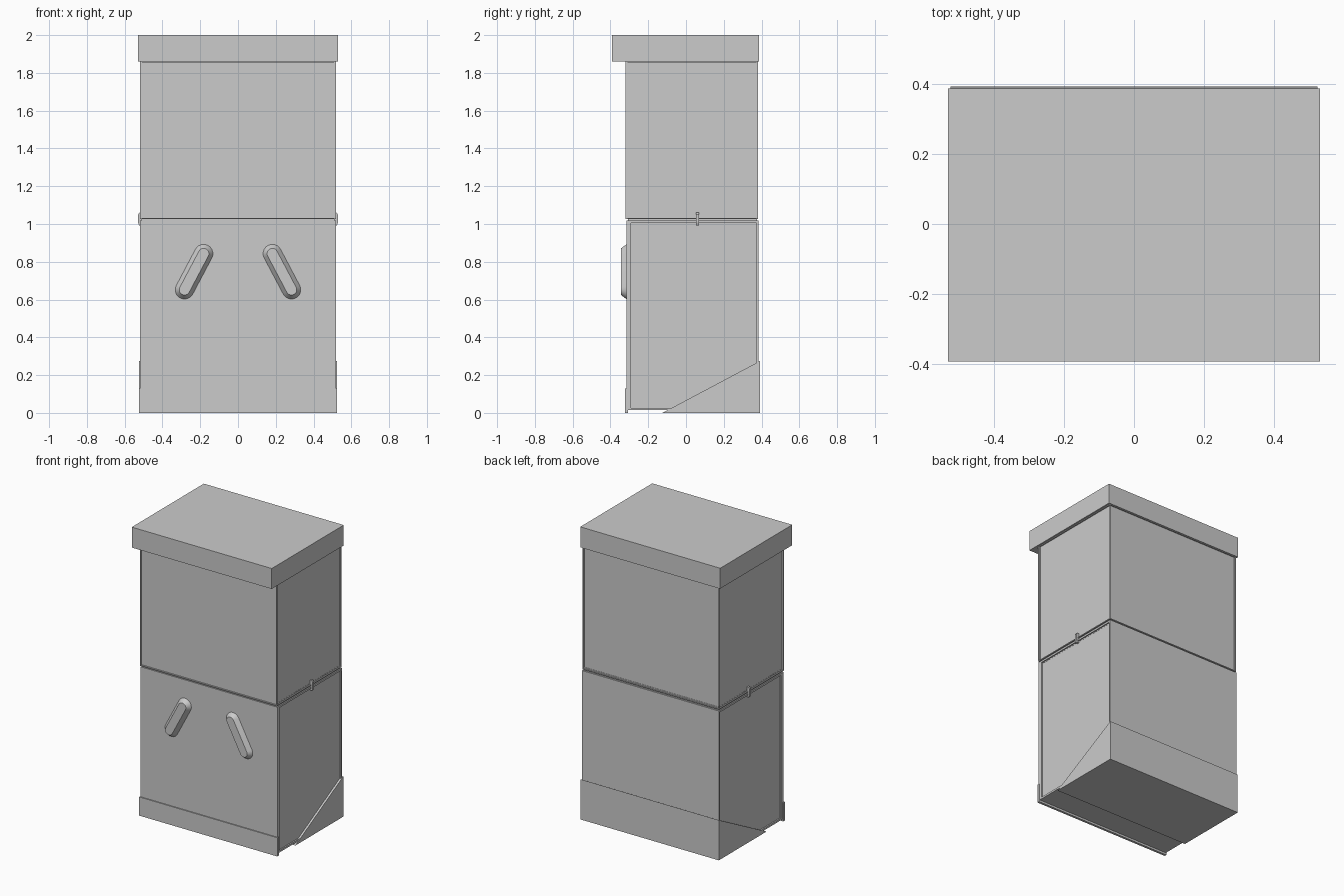
import bpy, bmesh, math
from mathutils import Vector

if "Cube" in bpy.data.objects:
    bpy.data.objects.remove(bpy.data.objects["Cube"])


def finish(name, bm):
    bmesh.ops.recalc_face_normals(bm, faces=bm.faces[:])
    me = bpy.data.meshes.new(name)
    bm.to_mesh(me)
    bm.free()
    ob = bpy.data.objects.new(name, me)
    bpy.context.collection.objects.link(ob)
    return ob


def box_bm(lo, hi):
    bm = bmesh.new()
    bmesh.ops.create_cube(bm, size=1)
    for v in bm.verts:
        v.co = [lo[i] if v.co[i] < 0 else hi[i] for i in range(3)]
    bm.normal_update()
    return bm


def box(name, lo, hi):
    return finish(name, box_bm(lo, hi))


def recess(bm, axis, sign, lo, hi, depth):
    """Sink a rectangle lo..hi (in the two other axes) into one side of the box."""
    face = next(f for f in bm.faces if f.normal[axis] * sign > 0.99)
    mid = face.calc_center_median()
    bmesh.ops.inset_individual(bm, faces=[face], thickness=0.004)
    others = [i for i in range(3) if i != axis]
    for v in face.verts:
        for k, i in enumerate(others):
            v.co[i] = lo[k] if v.co[i] < mid[i] else hi[k]
    inner = bmesh.ops.extrude_discrete_faces(bm, faces=[face])["faces"][0]
    for v in inner.verts:
        v.co[axis] -= sign * depth
    bm.normal_update()


def prism(name, profile, x0, x1):
    """Extrude a (y, z) profile along x."""
    bm = bmesh.new()
    a = [bm.verts.new((x0, y, z)) for y, z in profile]
    b = [bm.verts.new((x1, y, z)) for y, z in profile]
    bm.faces.new(a)
    bm.faces.new(b)
    n = len(a)
    for i in range(n):
        j = (i + 1) % n
        bm.faces.new((a[i], a[j], b[j], b[i]))
    return finish(name, bm)


def slot_handle(name, top, bottom, y_base, y_front, r_base, r_front):
    """Tapered capsule standing out from the front panel."""
    bm = bmesh.new()
    t, b = Vector(top), Vector(bottom)
    ang = math.atan2(t.y - b.y, t.x - b.x)
    rings = []
    for y, r in ((y_base, r_base), (y_front, r_front)):
        ring = []
        for c, start in ((t, ang - math.pi / 2), (b, ang + math.pi / 2)):
            for i in range(13):
                a = start + math.pi * i / 12
                ring.append(bm.verts.new((c.x + r * math.cos(a), y, c.y + r * math.sin(a))))
        rings.append(ring)
    for ring in rings:
        bm.faces.new(ring)
    n = len(rings[0])
    for i in range(n):
        j = (i + 1) % n
        bm.faces.new((rings[0][i], rings[0][j], rings[1][j], rings[1][i]))
    ob = finish(name, bm)
    bpy.context.view_layer.objects.active = ob
    ob.select_set(True)
    bpy.ops.object.shade_smooth_by_angle(angle=math.radians(30))
    ob.select_set(False)


# lid
box("lid", (-0.53, -0.392, 1.86), (0.53, 0.387, 2.0))

# upper cabinet with thin frames around sunken panels
X, Y0, Y1, Z0, Z1 = 0.518, -0.32, 0.382, 1.026, 1.87
m, d = 0.006, 0.009
bm = box_bm((-X, Y0, Z0), (X, Y1, Z1))
for s in (-1, 1):
    recess(bm, 0, s, (Y0 + m, Z0 + m), (Y1 - m, 1.856), d)
    recess(bm, 1, s, (-X + m, Z0 + m), (X - m, 1.856), d)
finish("upper_cabinet", bm)

# lower cabinet with sunken side panels
bm = box_bm((-X, -0.315, 0.014), (X, 0.384, 1.018))
for s in (-1, 1):
    recess(bm, 0, s, (-0.29, 0.027), (0.374, 1.005), d)
finish("lower_cabinet", bm)

# core closing the seam between both cabinets
box("seam_core", (-0.51, -0.308, 1.0), (0.51, 0.375, 1.04))

# front and back kick plates
box("front_kick_plate", (-0.523, -0.322, 0), (0.523, -0.306, 0.128))
prism("back_kick_plate", [(-0.125, 0), (0.392, 0), (0.392, 0.275)], -0.523, 0.523)

# side latches and front handles
for s, side in ((-1, "left"), (1, "right")):
    prof = [(0.505, 0.992), (0.524, 0.992), (0.529, 1.008), (0.529, 1.05), (0.522, 1.06), (0.505, 1.06)]
    latch = prism(side + "_latch", prof, -0.008, 0.008)
    for v in latch.data.vertices:
        x, y, z = v.co
        v.co = (s * y, 0.06 - s * x, z)
    if s < 0:
        latch.data.update()
    slot_handle(side + "_handle", (s * 0.182, 0.843), (s * 0.283, 0.652), -0.31, -0.344, 0.053, 0.028)
    # fix the latch winding after the swap of axes
    bm = bmesh.new()
    bm.from_mesh(latch.data)
    bmesh.ops.recalc_face_normals(bm, faces=bm.faces[:])
    bm.to_mesh(latch.data)
    bm.free()
